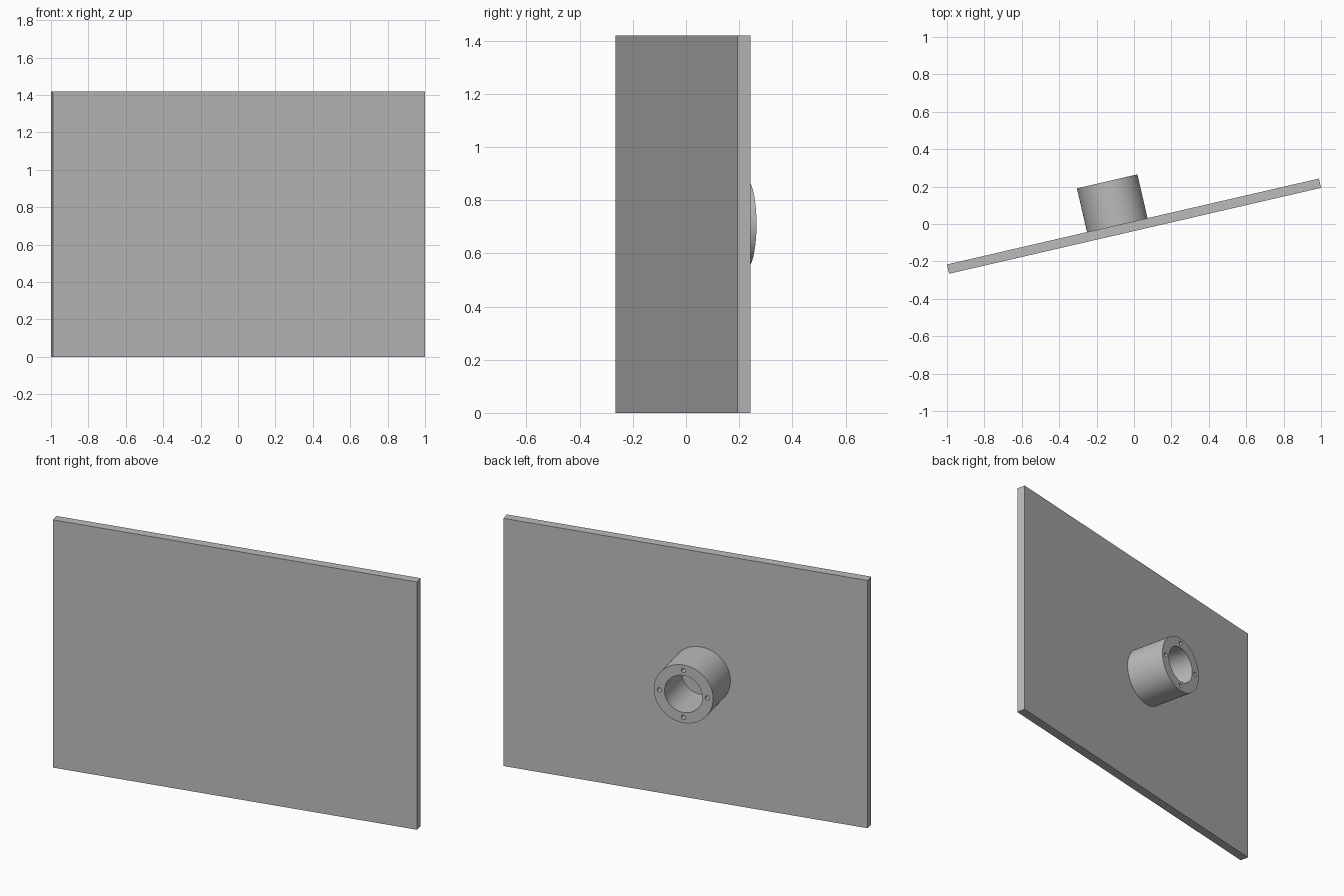
import bpy
import math
from mathutils import Matrix, Vector

cube = bpy.data.objects.get("Cube")
if cube:
    bpy.data.objects.remove(cube, do_unlink=True)

WIDTH, THICK, HEIGHT = 2.041, 0.051, 1.42
BOSS_X, BOSS_LEN, BOSS_R, BORE_R = -0.086, 0.24, 0.166, 0.106
HOLE_R, HOLE_RING, HOLE_DEPTH = 0.0125, 0.134, 0.12
EMBED = 0.01
BACK = THICK / 2
TIP = BACK + BOSS_LEN

# The whole assembly is turned about the vertical axis
FRAME = Matrix.Translation((0, -0.0115, HEIGHT / 2)) @ Matrix.Rotation(math.radians(13), 4, "Z")

grey = bpy.data.materials.new("plain grey")
grey.use_nodes = True
colour = (0.5, 0.5, 0.5, 1)
grey.diffuse_color = colour
grey.node_tree.nodes["Principled BSDF"].inputs["Base Color"].default_value = colour


def rod(name, x, z, radius, y0, y1, sides):
    """Cylinder along the plate's normal, from depth y0 to y1."""
    bpy.ops.mesh.primitive_cylinder_add(vertices=sides, radius=radius, depth=y1 - y0)
    ob = bpy.context.object
    ob.name = name
    turn = Matrix.Rotation(math.radians(-90), 4, "X")
    ob.matrix_world = FRAME @ Matrix.Translation((x, (y0 + y1) / 2, z)) @ turn
    ob.data.materials.append(grey)
    return ob


# Flat panel
bpy.ops.mesh.primitive_cube_add(size=1)
panel = bpy.context.object
panel.name = "panel"
panel.data.transform(Matrix.Diagonal(Vector((WIDTH, THICK, HEIGHT, 1))))
panel.matrix_world = FRAME
panel.data.materials.append(grey)

# Round mounting boss on the back
boss = rod("mounting_boss", BOSS_X, 0, BOSS_R, BACK - EMBED, TIP, 96)

# Central bore down to the panel, and four blind screw holes
cutters = [rod("bore_cutter", BOSS_X, 0, BORE_R, BACK - 0.05, TIP + 0.05, 96)]
for i in range(4):
    a = i * math.pi / 2
    cutters.append(rod("screw_hole_cutter", BOSS_X + HOLE_RING * math.cos(a),
                       HOLE_RING * math.sin(a), HOLE_R, TIP - HOLE_DEPTH, TIP + 0.05, 24))

bpy.context.view_layer.update()
bpy.ops.object.select_all(action="DESELECT")
boss.select_set(True)
bpy.context.view_layer.objects.active = boss
for cutter in cutters:
    cutter.hide_render = True
    cut = boss.modifiers.new("cut", "BOOLEAN")
    cut.operation = "DIFFERENCE"
    cut.solver = "EXACT"
    cut.object = cutter
    bpy.ops.object.modifier_apply(modifier=cut.name)
for cutter in cutters:
    bpy.data.objects.remove(cutter, do_unlink=True)

bpy.ops.object.shade_smooth_by_angle(angle=math.radians(30))
